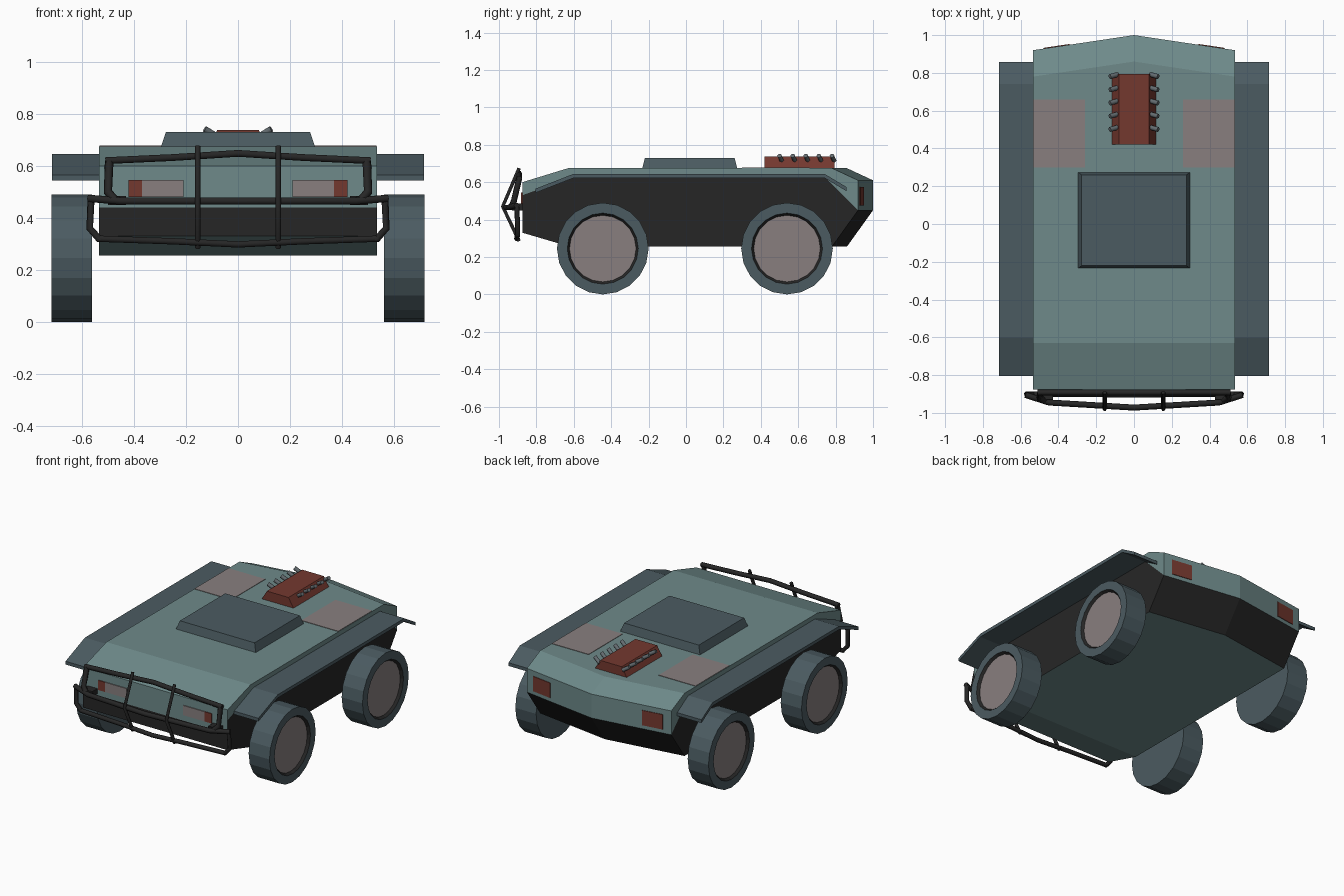
import bpy, bmesh, math
from mathutils import Matrix, Vector

if "Cube" in bpy.data.objects:
    bpy.data.objects.remove(bpy.data.objects["Cube"])


def material(name, r, g, b):
    m = bpy.data.materials.new(name)
    lin = [((c / 255 + 0.055) / 1.055) ** 2.4 for c in (r, g, b)]
    m.diffuse_color = (*lin, 1)
    m.use_nodes = True
    m.node_tree.nodes["Principled BSDF"].inputs["Base Color"].default_value = m.diffuse_color
    return m


TEAL = material("teal_paint", 110, 138, 138)
SLATE = material("slate_trim", 75, 91, 97)
BLACK = material("black_panel", 38, 38, 38)
GREY = material("warm_grey", 136, 127, 127)
RED = material("rust_red", 116, 56, 47)
STEEL = material("pipe_steel", 100, 108, 112)


def finish(name, bm, *mats):
    bmesh.ops.recalc_face_normals(bm, faces=bm.faces)
    me = bpy.data.meshes.new(name)
    bm.to_mesh(me)
    bm.free()
    for m in mats:
        me.materials.append(m)
    ob = bpy.data.objects.new(name, me)
    bpy.context.collection.objects.link(ob)
    return ob


def taper_box(name, lo, hi, mat, inset_x=0, inset_y=0):
    """Box whose top is narrowed by the insets."""
    bm = bmesh.new()
    bmesh.ops.create_cube(bm, size=1)
    for v in bm.verts:
        top = v.co.z > 0
        for i, ins in enumerate((inset_x, inset_y, 0)):
            s = 1 if v.co[i] > 0 else -1
            v.co[i] = (hi[i] if s > 0 else lo[i]) - (s * ins if top else 0)
    return finish(name, bm, mat)


def tube(name, pts, radius, mat, cyclic=False):
    cu = bpy.data.curves.new(name, 'CURVE')
    cu.dimensions = '3D'
    cu.bevel_depth = radius
    cu.bevel_resolution = 1
    cu.use_fill_caps = True
    sp = cu.splines.new('POLY')
    sp.points.add(len(pts) - 1)
    for p, co in zip(sp.points, pts):
        p.co = (*co, 1)
    sp.use_cyclic_u = cyclic
    cu.materials.append(mat)
    ob = bpy.data.objects.new(name, cu)
    bpy.context.collection.objects.link(ob)
    bpy.ops.object.select_all(action='DESELECT')
    bpy.context.view_layer.objects.active = ob
    ob.select_set(True)
    bpy.ops.object.convert(target='MESH')
    return ob


# Hull: side profile (y at the centre, y at the sides, z), pointed at the rear
W = 0.535
PROFILE = [(-0.875, -0.875, 0.33), (-0.875, -0.875, 0.44), (-0.875, -0.875, 0.53),
           (-0.875, -0.875, 0.60), (-0.63, -0.63, 0.675), (0.86, 0.78, 0.675),
           (1.0, 0.92, 0.61), (1.0, 0.92, 0.45), (0.86, 0.78, 0.255),
           (-0.62, -0.62, 0.255)]
bm = bmesh.new()
cols = [[bm.verts.new((x, p[1] if x else p[0], p[2])) for p in PROFILE] for x in (-W, 0, W)]
n = len(PROFILE)
for a, b in zip(cols, cols[1:]):
    for i in range(n):
        j = (i + 1) % n
        f = bm.faces.new((a[i], b[i], b[j], a[j]))
        f.material_index = 1 if i in (0, 7) else 0
# Hull sides: teal shoulder above a black panel
for col in (cols[0], cols[2]):
    x = col[0].co.x
    front = bm.verts.new((x, -0.60, 0.63))
    rear = bm.verts.new((x, 0.74, 0.63))
    bm.faces.new([col[i] for i in range(2, 8)] + [rear, front])
    lower = bm.faces.new([col[0], col[1], col[2], front, rear, col[7], col[8], col[9]])
    lower.material_index = 1
finish("hull", bm, TEAL, BLACK)

# Roof hatch
taper_box("roof_hatch", (-0.297, -0.235, 0.67), (0.297, 0.275, 0.73), SLATE, 0.02, 0.015)

# Engine block on the rear deck
taper_box("engine_block", (-0.12, 0.42, 0.67), (0.12, 0.795, 0.737), RED, 0.04, 0.0)

for s, side in ((1, "right"), (-1, "left")):
    # Exhaust stubs
    for k in range(5):
        y = 0.50 + 0.07 * k
        tube(f"exhaust_{side}_{k}", [(s * 0.085, y + 0.012, 0.715), (s * 0.128, y, 0.742)],
             0.013, STEEL)

    # Grey deck panels
    x0, x1 = sorted((s * 0.26, s * 0.533))
    taper_box(f"deck_panel_{side}", (x0, 0.30, 0.672), (x1, 0.66, 0.678), GREY)

    # Headlights and indicators
    x0, x1 = sorted((s * 0.21, s * 0.37))
    taper_box(f"headlight_{side}", (x0, -0.881, 0.48), (x1, -0.873, 0.545), GREY)
    x0, x1 = sorted((s * 0.37, s * 0.42))
    taper_box(f"indicator_{side}", (x0, -0.881, 0.48), (x1, -0.873, 0.545), RED)

    # Tail light laid on the angled rear face
    tail = taper_box(f"tail_light_{side}", (-0.07, -0.004, -0.05), (0.07, 0.004, 0.05), RED)
    tail.location = (s * 0.41, 0.92 + 0.08 * (1 - 0.41 / W), 0.525)
    tail.rotation_euler.z = -s * math.atan2(0.08, W)

    # Bent mudguard
    bm = bmesh.new()
    line = [(-0.805, 0.565), (-0.60, 0.645), (0.74, 0.645), (0.857, 0.575)]
    ring = line + [(y, z - 0.022) for y, z in reversed(line)]
    ends = [[bm.verts.new((s * x, y, z)) for y, z in ring] for x in (0.53, 0.715)]
    m = len(ring)
    for i in range(m):
        j = (i + 1) % m
        bm.faces.new((ends[0][i], ends[1][i], ends[1][j], ends[0][j]))
    for e in ends:
        for i in range(3):
            bm.faces.new((e[i], e[i + 1], e[m - 2 - i], e[m - 1 - i]))
    finish(f"mudguard_{side}", bm, SLATE)

    # Wheels: tyre, dark ring and recessed hub from (x, radius, material) rings
    for y, end in ((-0.445, "front"), (0.54, "rear")):
        bm = bmesh.new()
        N = 20
        steps = [(0.562, 0.245, 0), (0.716, 0.245, 0), (0.716, 0.19, 0),
                 (0.700, 0.178, 1), (0.700, 0.177, 2)]
        rings = []
        for x, r, _ in steps:
            rings.append([bm.verts.new((s * x, y + r * math.sin(2 * math.pi * k / N),
                                        0.245 - r * math.cos(2 * math.pi * k / N)))
                          for k in range(N)])
        for q, (a, b) in enumerate(zip(rings, rings[1:])):
            for k in range(N):
                f = bm.faces.new((a[k], a[(k + 1) % N], b[(k + 1) % N], b[k]))
                f.material_index = steps[q + 1][2]
        bm.faces.new(rings[0])
        bm.faces.new(rings[-1]).material_index = 2
        finish(f"wheel_{end}_{side}", bm, SLATE, BLACK, GREY)

    # Bull bar uprights
    tube(f"guard_upright_{side}", [(s * 0.155, -0.892, 0.675), (s * 0.155, -0.98, 0.47),
                                   (s * 0.155, -0.892, 0.285)], 0.011, BLACK)
    # Bull bar corner posts and side loops
    tube(f"guard_post_{side}", [(s * 0.495, -0.892, 0.62), (s * 0.50, -0.92, 0.50),
                                (s * 0.47, -0.935, 0.465)], 0.017, BLACK)
    tube(f"guard_loop_{side}", [(s * 0.565, -0.905, 0.47), (s * 0.57, -0.90, 0.36),
                                (s * 0.53, -0.90, 0.315)], 0.014, BLACK)
    # Mounting brackets to the hull
    x0, x1 = sorted((s * 0.43, s * 0.50))
    taper_box(f"guard_bracket_{side}", (x0, -0.93, 0.45), (x1, -0.87, 0.485), BLACK)

# Bull bar cross rails
tube("guard_top_rail", [(-0.51, -0.892, 0.62), (-0.25, -0.892, 0.632), (0, -0.892, 0.648),
                        (0.25, -0.892, 0.632), (0.51, -0.892, 0.62)], 0.015, BLACK)
tube("guard_middle_rail", [(-0.575, -0.905, 0.475), (-0.45, -0.945, 0.465), (0, -0.972, 0.465),
                           (0.45, -0.945, 0.465), (0.575, -0.905, 0.475)], 0.016, BLACK)
tube("guard_bottom_rail", [(-0.54, -0.90, 0.32), (-0.25, -0.902, 0.31), (0, -0.905, 0.298),
                           (0.25, -0.902, 0.31), (0.54, -0.90, 0.32)], 0.014, BLACK)
